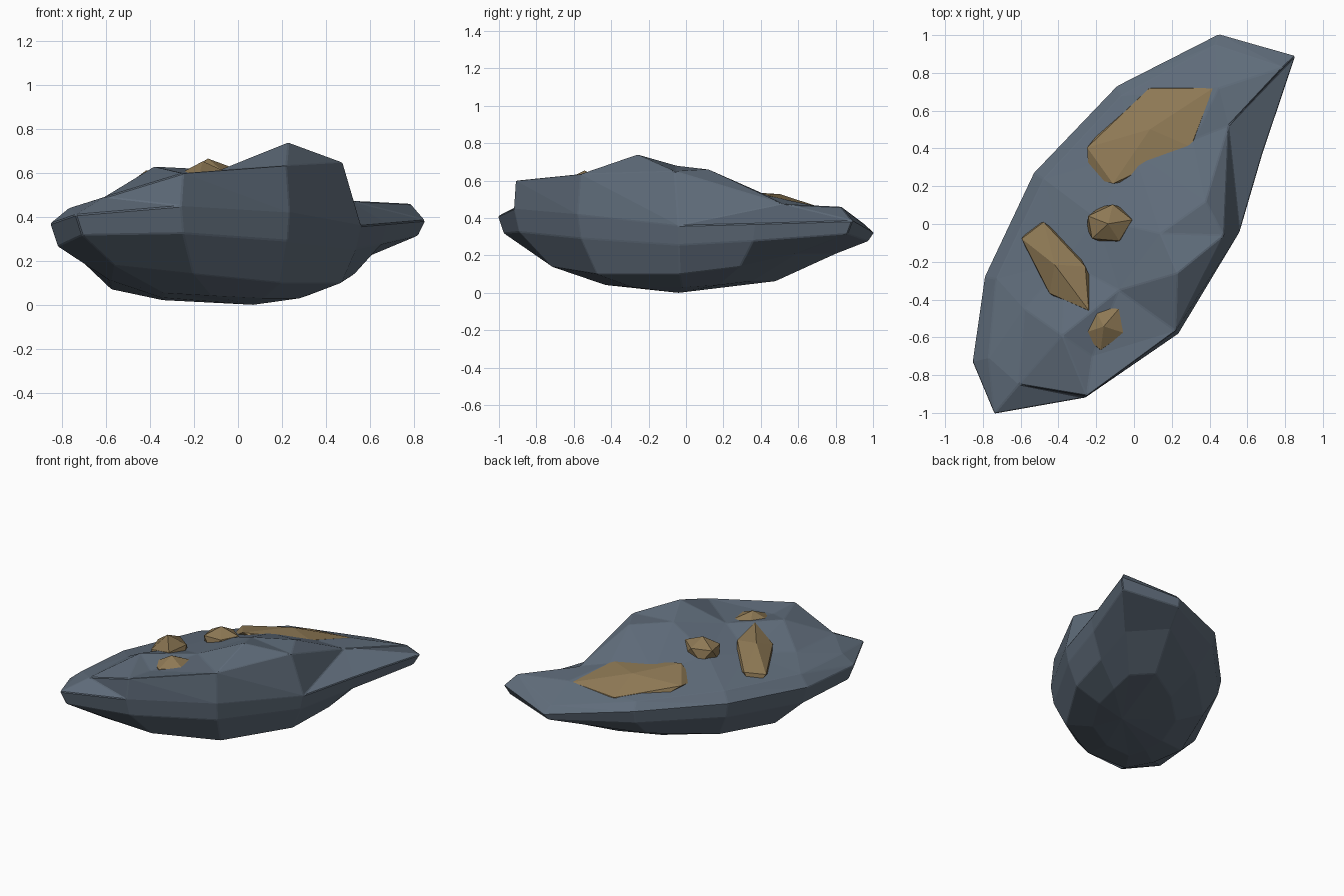
import bpy, bmesh
from math import radians
from mathutils import Vector, Matrix
from mathutils.geometry import delaunay_2d_cdt
from mathutils.bvhtree import BVHTree

if "Cube" in bpy.data.objects:
    bpy.data.objects.remove(bpy.data.objects["Cube"])


def material(name, rgb):
    m = bpy.data.materials.new(name)
    m.diffuse_color = (*rgb, 1)
    m.use_nodes = True
    m.node_tree.nodes["Principled BSDF"].inputs["Base Color"].default_value = m.diffuse_color
    return m


def finish(bm, name, mat):
    bmesh.ops.recalc_face_normals(bm, faces=bm.faces[:])
    me = bpy.data.meshes.new(name)
    bm.to_mesh(me)
    me.materials.append(mat)
    ob = bpy.data.objects.new(name, me)
    bpy.context.collection.objects.link(ob)
    return ob


stone = material("stone", (0.115, 0.15, 0.195))
ore = material("ore", (0.27, 0.19, 0.09))

# Rock outline columns: widest point, top rim point, belly scale, belly height
columns = [
    (.56, -.04, .36, .475, -.06, .65, .84, .10),
    (.68, .37, .37, .50, .52, .475, .78, .14),
    (.855, .89, .385, .79, .83, .46, .66, .21),
    (.45, 1.005, .32, .43, .95, .37, .80, .21),
    (-.09, .73, .38, -.07, .68, .43, .76, .15),
    (-.53, .27, .38, -.48, .24, .45, .80, .11),
    (-.79, -.28, .36, -.73, -.29, .44, .73, .07),
    (-.855, -.73, .37, -.77, -.71, .44, .68, .11),
    (-.74, -1.005, .41, -.61, -.85, .49, .76, .18),
    (-.26, -.92, .45, -.25, -.91, .60, .78, .14),
    (.235, -.58, .42, .22, -.565, .635, .82, .10),
]

# Peaks and slopes inside the rim
crest = [(.23, -.26, .74), (.38, .12, .66), (.14, -.05, .68), (-.38, -.59, .63),
         (-.22, -.70, .585), (-.08, -.35, .615), (0, .38, .51), (.32, .45, .515),
         (-.36, -.20, .525), (-.20, .03, .555), (-.58, -.45, .50), (.45, .72, .46)]

# Rock body: stacked rings with a triangulated top
bm = bmesh.new()
rings = [[] for _ in range(5)]
for ox, oy, oz, rx, ry, rz, s, zb in columns:
    profile = [(rx, ry, rz), (ox, oy, oz),
               (ox * .96, oy * .97, oz - (oz - zb) * .4),
               (ox * s, oy * s, zb),
               (ox * s * .6, oy * s * .6, zb * .3)]
    for ring, p in zip(rings, profile):
        ring.append(bm.verts.new(p))
n = len(columns)
for k, (a, b) in enumerate(zip(rings, rings[1:])):
    for i in range(n):
        j = (i + 1) % n
        if k == 0 and i == 0:      # split so the flank hollow stays crisp
            bm.faces.new((a[i], b[i], a[j]))
            bm.faces.new((b[i], b[j], a[j]))
        elif k == 0:
            bm.faces.new((a[i], b[i], b[j]))
            bm.faces.new((a[i], b[j], a[j]))
        else:
            bm.faces.new((a[i], b[i], b[j], a[j]))
bottom = bm.verts.new((.07, -.04, 0))
for i in range(n):
    bm.faces.new((rings[4][i], bottom, rings[4][(i + 1) % n]))
top = rings[0] + [bm.verts.new(p) for p in crest]
res = delaunay_2d_cdt([v.co.xy for v in top], [], [list(range(n))], 1, 1e-5)
for f in res[2]:
    bm.faces.new([top[res[3][k][0]] for k in f])
bmesh.ops.recalc_face_normals(bm, faces=bm.faces[:])
surface = BVHTree.FromBMesh(bm)
rock = finish(bm, "rock_body", stone)
bm.free()
bevel = rock.modifiers.new("worn_edges", 'BEVEL')
bevel.width = .005
bevel.segments = 1
bevel.limit_method = 'ANGLE'
bevel.angle_limit = radians(12)


# Ore lumps half sunk into the top surface
def ore_lump(name, x, y, size, turn, lift, lean=1):
    hit, normal, _, _ = surface.ray_cast(Vector((x, y, 2)), Vector((0, 0, -1)))
    up = Vector((0, 0, 1))
    tilt = up.rotation_difference(up.lerp(normal, lean)).to_matrix().to_4x4()
    m = (Matrix.Translation(hit + up * lift) @ tilt
         @ Matrix.Rotation(radians(turn), 4, 'Z') @ Matrix.Diagonal((*size, 1)))
    b = bmesh.new()
    bmesh.ops.create_icosphere(b, subdivisions=1, radius=1, matrix=m)
    finish(b, name, ore)
    b.free()


ore_lump("ore_round", -.13, .0, (.14, .115, .10), 10, -.015, .2)
ore_lump("ore_long", -.39, -.23, (.33, .14, .12), -54, -.025)
ore_lump("ore_small", -.155, -.54, (.15, .125, .10), 50, -.045, .5)
ore_lump("ore_patch", .09, .485, (.45, .23, .07), 35, -.03)
